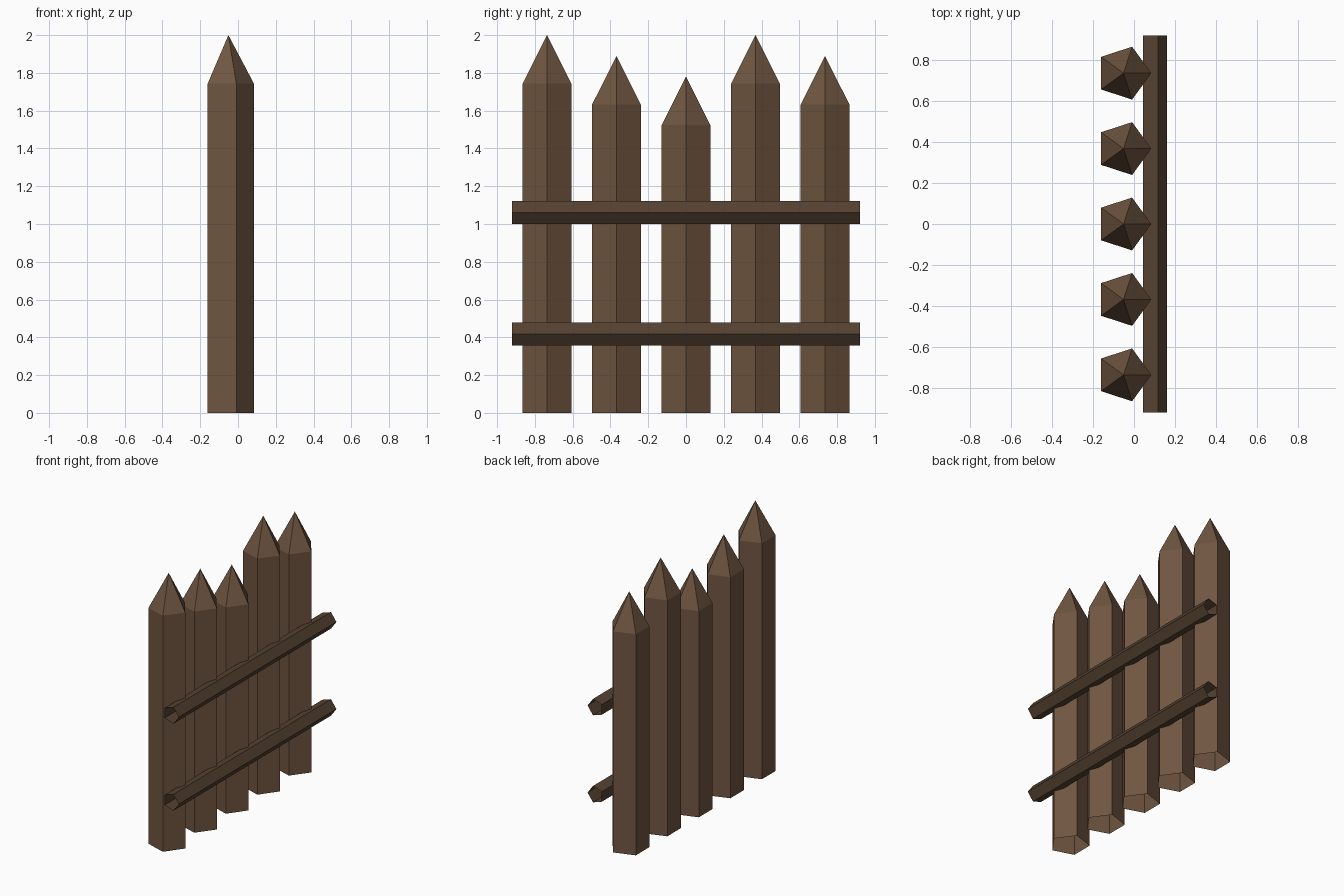
import bpy
import bmesh
import math
from mathutils import Matrix

if "Cube" in bpy.data.objects:
    bpy.data.objects.remove(bpy.data.objects["Cube"])


def material(name, rgb):
    m = bpy.data.materials.new(name)
    m.diffuse_color = (*rgb, 1.0)
    m.use_nodes = True
    m.node_tree.nodes["Principled BSDF"].inputs["Base Color"].default_value = m.diffuse_color
    return m


post_wood = material("brown post wood", (0.160, 0.092, 0.052))
rail_wood = material("dark rail wood", (0.090, 0.054, 0.031))


def ring(bm, radius, z):
    # five-sided ring with one corner pointing along +x
    return [bm.verts.new((radius * math.cos(i * math.tau / 5),
                          radius * math.sin(i * math.tau / 5), z)) for i in range(5)]


def log(name, radius, length, mat, matrix, tip=None):
    # open-ended five-sided tube, optionally sharpened to a point
    bm = bmesh.new()
    low, high = ring(bm, radius, 0), ring(bm, radius, length)
    apex = bm.verts.new((0, 0, tip)) if tip else None
    for i in range(5):
        j = (i + 1) % 5
        bm.faces.new((low[i], low[j], high[j], high[i]))
        if apex:
            bm.faces.new((high[i], high[j], apex))
    bm.transform(matrix)
    bm.normal_update()
    mesh = bpy.data.meshes.new(name)
    bm.to_mesh(mesh)
    bm.free()
    mesh.materials.append(mat)
    obj = bpy.data.objects.new(name, mesh)
    bpy.context.collection.objects.link(obj)
    return obj


# sharpened upright posts
for n, top in enumerate((2.0, 1.89, 1.78, 2.0, 1.89)):
    log(f"post_{n + 1}", 0.1355, top - 0.257, post_wood,
        Matrix.Translation((-0.051, (n - 2) * 0.368, 0)), tip=top)

# horizontal rails along y, hollow at the ends
for name, z in (("lower_rail", 0.418), ("upper_rail", 1.061)):
    log(name, 0.0636, 1.84, rail_wood,
        Matrix.Translation((0.0965, 0.92, z)) @ Matrix.Rotation(math.pi / 2, 4, 'X'))
